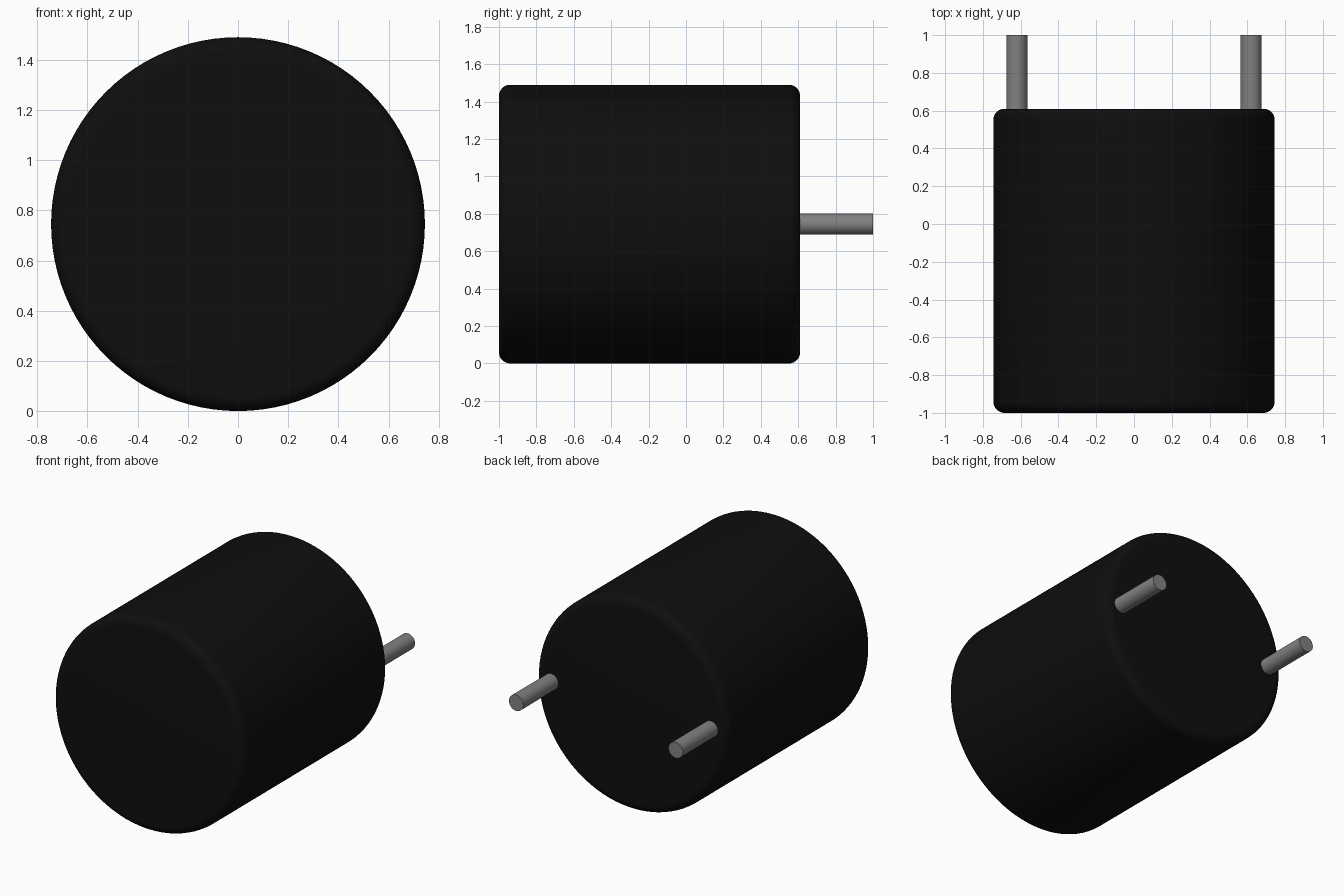
import bpy
import math

cube = bpy.data.objects.get("Cube")
if cube:
    bpy.data.objects.remove(cube, do_unlink=True)

RADIUS = 0.745
FRONT, BACK, PIN_END = -1.0, 0.61, 1.0


def make_material(name, value):
    mat = bpy.data.materials.new(name)
    mat.use_nodes = True
    color = (value, value, value, 1)
    mat.diffuse_color = color
    mat.node_tree.nodes["Principled BSDF"].inputs["Base Color"].default_value = color
    return mat


def rod(name, x, radius, y0, y1, sides, mat, fillet=0):
    """Cylinder along y, with optionally rounded rims."""
    bpy.ops.mesh.primitive_cylinder_add(
        vertices=sides, radius=radius, depth=y1 - y0,
        location=(x, (y0 + y1) / 2, RADIUS), rotation=(math.pi / 2, 0, 0))
    obj = bpy.context.object
    obj.name = name
    obj.data.materials.append(mat)
    if fillet:
        bevel = obj.modifiers.new("rounded_rims", "BEVEL")
        bevel.width = fillet
        bevel.segments = 8
        bevel.limit_method = "ANGLE"
        bevel.angle_limit = math.radians(60)
        bpy.ops.object.modifier_apply(modifier=bevel.name)
    bpy.ops.object.shade_smooth_by_angle(angle=math.radians(30))
    return obj


black = make_material("black_casing", 0.0045)
grey = make_material("grey_metal", 0.22)

# Round casing
rod("casing", 0, RADIUS, FRONT, BACK, 96, black, fillet=0.06)

# Pair of contact pins on the back
for name, x in (("left_pin", 0.62), ("right_pin", -0.62)):
    rod(name, x, 0.056, BACK - 0.02, PIN_END, 32, grey)
